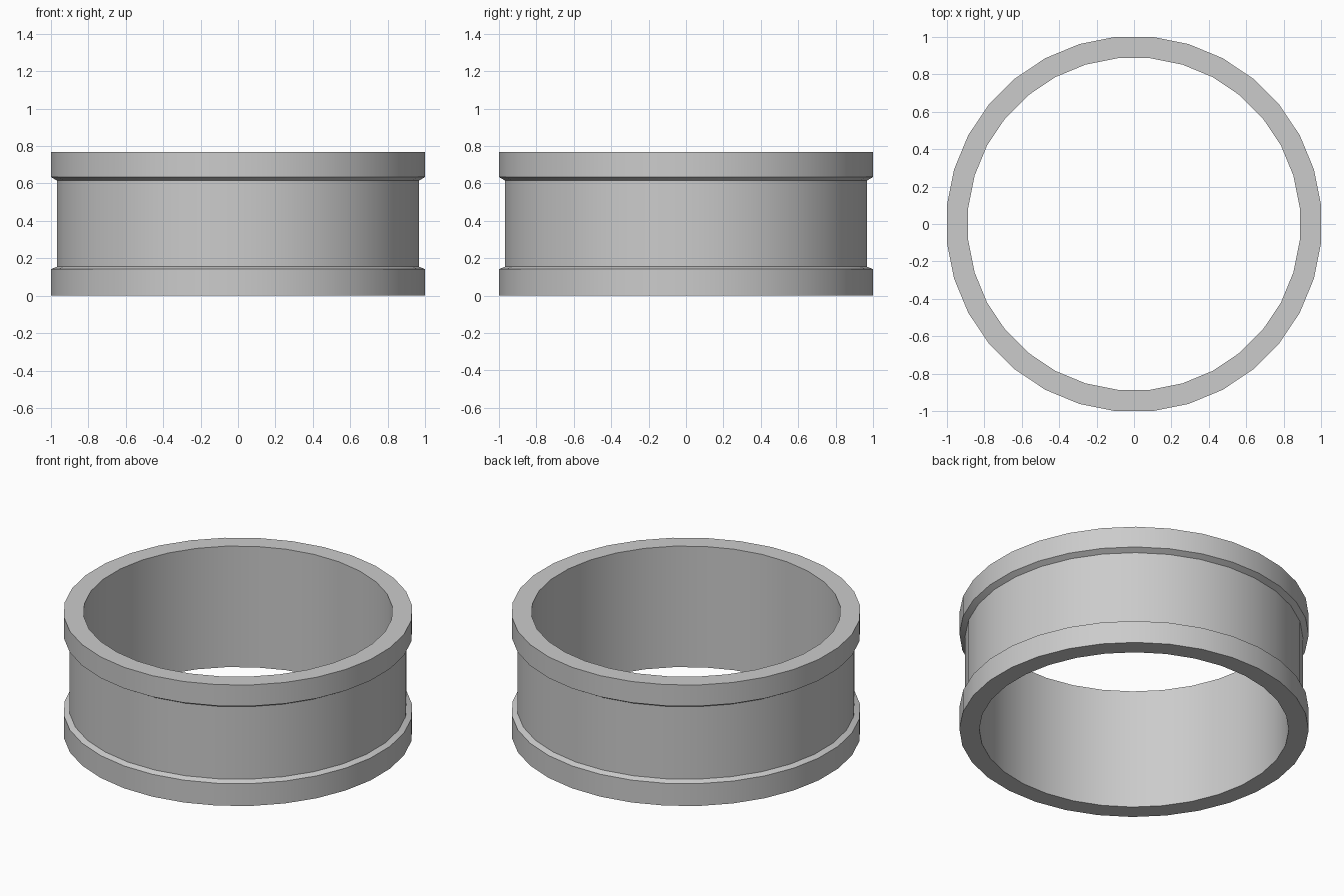
import bpy
import math

cube = bpy.data.objects.get("Cube")
if cube:
    bpy.data.objects.remove(cube, do_unlink=True)

SIDES = 32
STEP = 2 * math.pi / SIDES

# Closed cross-section as (distance to flat side, height)
PROFILE = [
    (0.886, 0.0), (1.0, 0.0), (1.0, 0.142), (0.967, 0.155),
    (0.967, 0.615), (1.0, 0.634), (1.0, 0.768), (0.886, 0.768),
]

# Grey metal
grey = bpy.data.materials.new("grey_metal")
grey.use_nodes = True
colour = (0.6, 0.6, 0.6, 1.0)
grey.diffuse_color = colour
grey.node_tree.nodes["Principled BSDF"].inputs["Base Color"].default_value = colour


def lathe(name, profile, material):
    """Sweep a closed profile around z, with flat sides facing the axes."""
    n = len(profile)
    verts, faces = [], []
    for i in range(SIDES):
        angle = (i + 0.5) * STEP
        for flat, z in profile:
            r = flat / math.cos(STEP / 2)
            verts.append((r * math.cos(angle), r * math.sin(angle), z))
        k = (i + 1) % SIDES
        for j in range(n):
            m = (j + 1) % n
            faces.append((i * n + j, k * n + j, k * n + m, i * n + m))
    mesh = bpy.data.meshes.new(name)
    mesh.from_pydata(verts, [], faces)
    mesh.materials.append(material)
    obj = bpy.data.objects.new(name, mesh)
    bpy.context.collection.objects.link(obj)
    return obj


# Ring with a wide groove between two raised rims
ring = lathe("grooved_ring", PROFILE, grey)
bpy.ops.object.select_all(action="DESELECT")
ring.select_set(True)
bpy.context.view_layer.objects.active = ring
bpy.ops.object.shade_smooth_by_angle(angle=math.radians(30))
